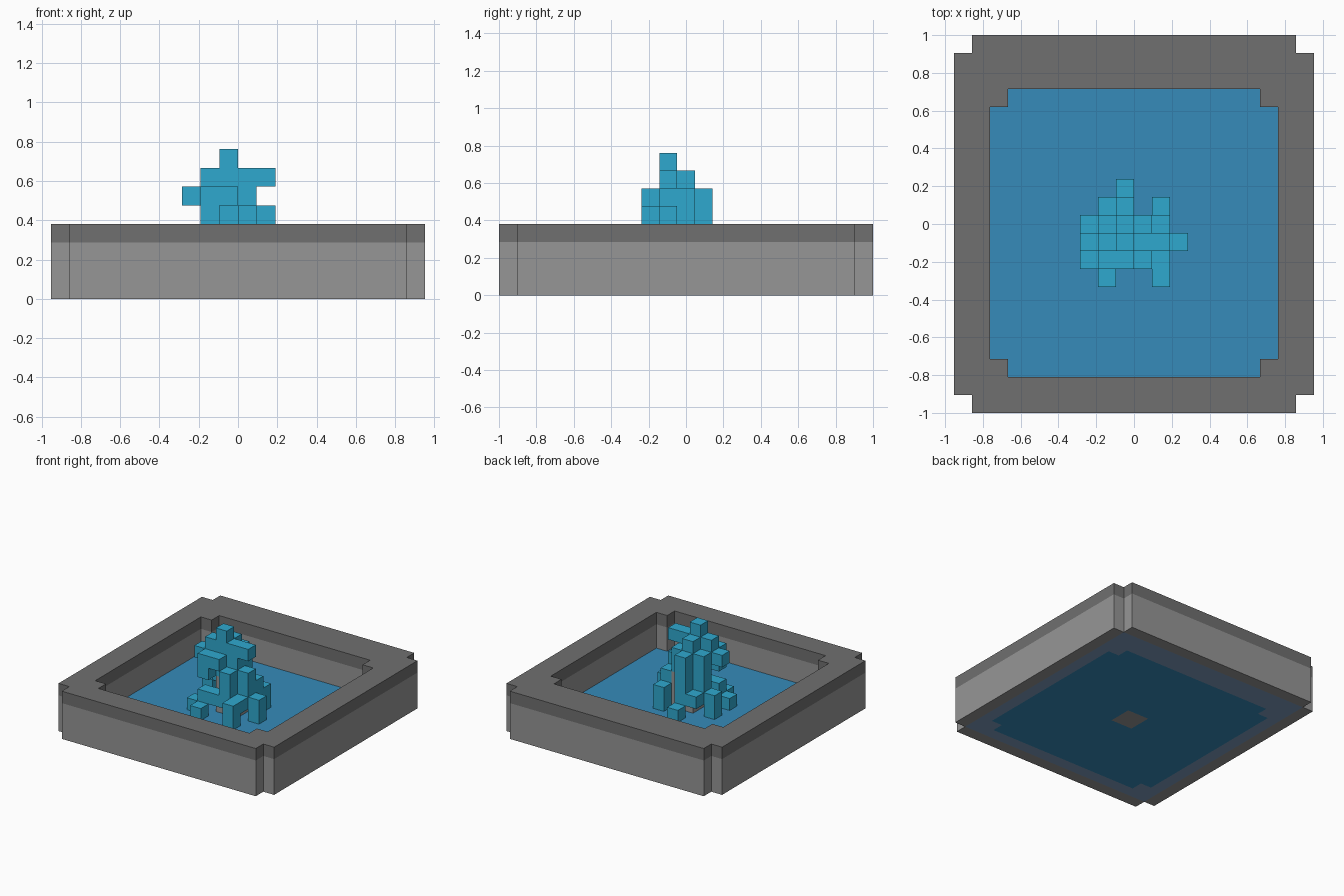
import bpy, bmesh

if "Cube" in bpy.data.objects:
    bpy.data.objects.remove(bpy.data.objects["Cube"])

U = 2 / 21          # size of one block
Y_SHIFT = -0.5      # block grid is offset half a block in y


def material(name, rgb):
    m = bpy.data.materials.new(name)
    lin = [((c / 255 + 0.055) / 1.055) ** 2.4 for c in rgb]
    m.diffuse_color = (*lin, 1)
    m.use_nodes = True
    m.node_tree.nodes["Principled BSDF"].inputs["Base Color"].default_value = m.diffuse_color
    return m


def box(x0, x1, y0, y1, z0, z1):
    return {(x, y, z) for x in range(x0, x1) for y in range(y0, y1) for z in range(z0, z1)}


def notched(x0, x1, y0, y1, z0, z1):
    """Slab with a single block missing at each vertical corner."""
    return box(x0 + 1, x1 - 1, y0, y1, z0, z1) | box(x0, x1, y0 + 1, y1 - 1, z0, z1)


# Basin: stone wall, darker coping, slate footing, water floor
outer, inner = (-10, 10, -10, 11), (-8, 8, -8, 8)
pillar = box(-1, 1, -1, 1, 0, 4)
water = notched(*inner, 0, 1) - pillar
footing = box(-9, 9, -9, 10, 0, 1) - water - pillar
wall = notched(*outer, 0, 3) - notched(*inner, 0, 3) - footing
coping = notched(*outer, 3, 4) - notched(*inner, 3, 4)

# Spray: bars and columns of falling water
spray = set()
for b in [
    (-1, 0, -1, 0, 4, 8), (-2, 2, -1, 0, 6, 7), (0, 1, -1, 0, 4, 7),     # crown
    (-1, 0, 0, 1, 4, 7), (0, 1, 0, 1, 4, 6), (-3, -1, -1, 0, 5, 6),
    (-2, 0, -2, -1, 5, 6), (-2, -1, -2, -1, 4, 6),                       # front arch
    (0, 1, -2, -1, 2, 5), (1, 2, -1, 0, 2, 5), (1, 2, 0, 1, 2, 4),       # right falls
    (-2, -1, 0, 1, 3, 6), (-1, 0, 1, 2, 2, 6),                           # back falls
    (-2, 0, -2, -1, 2, 3), (1, 2, -2, -1, 2, 3), (-2, -1, 1, 2, 2, 3),   # low ledges
    (-2, -1, -3, -2, 1, 2), (1, 2, -3, -2, 1, 3), (2, 3, -1, 0, 1, 3),   # splashes
    (1, 2, 1, 2, 1, 3), (-1, 0, 2, 3, 1, 2), (-3, -2, 0, 1, 1, 3), (-3, -2, -2, -1, 1, 2),
]:
    spray |= box(*b)
spray -= pillar

stone = material("light grey stone", (150, 150, 150))
parts = [
    ("basin_wall", wall, stone),
    ("centre_pillar", pillar, stone),
    ("basin_coping", coping, material("dark grey stone", (112, 112, 112))),
    ("basin_footing", footing, material("slate blue", (126, 155, 190))),
    ("pool_water", water, material("pool blue", (54, 139, 186))),
    ("water_spray", spray, material("spray cyan", (47, 169, 207))),
]
solid = set().union(*(p[1] for p in parts))


def build(name, cells, mat):
    """Outer skin of a set of blocks, flat areas merged."""
    bm = bmesh.new()
    for c in sorted(cells):
        for axis in range(3):
            for side in (0, 1):
                n = list(c)
                n[axis] += 1 if side else -1
                if tuple(n) in solid:
                    continue
                a, b = (axis + 1) % 3, (axis + 2) % 3
                ring = [(0, 0), (1, 0), (1, 1), (0, 1)]
                verts = []
                for i, j in (ring if side else ring[::-1]):
                    p = list(c)
                    p[axis] += side
                    p[a] += i
                    p[b] += j
                    verts.append(bm.verts.new((p[0] * U, (p[1] + Y_SHIFT) * U, p[2] * U)))
                bm.faces.new(verts)
    bmesh.ops.remove_doubles(bm, verts=bm.verts, dist=1e-4)
    bmesh.ops.dissolve_limit(bm, angle_limit=0.01, verts=bm.verts, edges=bm.edges)
    me = bpy.data.meshes.new(name)
    bm.to_mesh(me)
    bm.free()
    me.materials.append(mat)
    bpy.context.collection.objects.link(bpy.data.objects.new(name, me))


for part in parts:
    build(*part)
